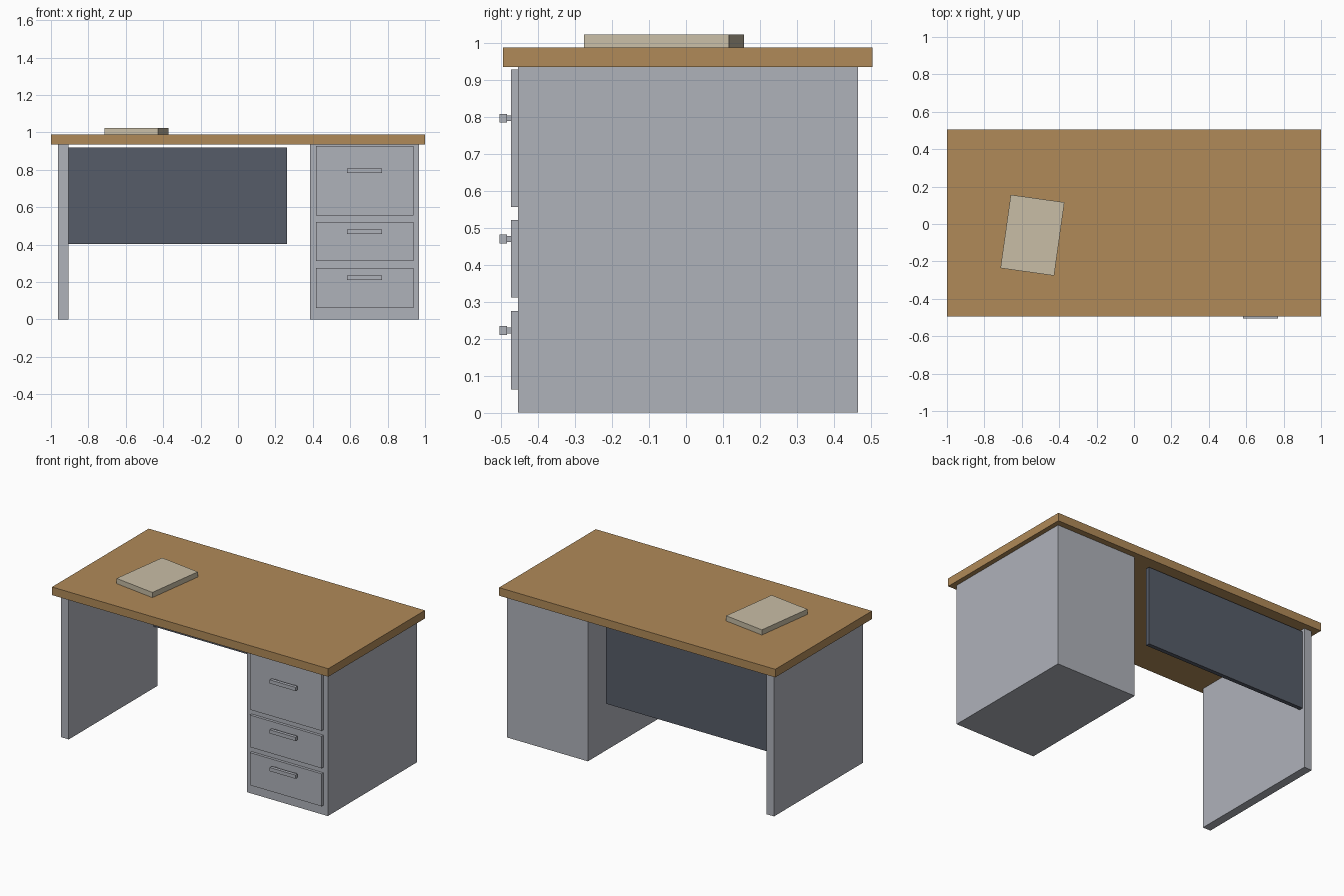
import bpy, bmesh, math
from mathutils import Matrix

if "Cube" in bpy.data.objects:
    bpy.data.objects.remove(bpy.data.objects["Cube"])


def material(name, rgb):
    m = bpy.data.materials.new(name)
    m.diffuse_color = (*rgb, 1)
    m.use_nodes = True
    m.node_tree.nodes["Principled BSDF"].inputs["Base Color"].default_value = m.diffuse_color
    return m


WOOD = material("wood", (0.434, 0.254, 0.098))
METAL = material("grey_metal", (0.429, 0.445, 0.491))
DARK = material("dark_slate", (0.093, 0.107, 0.138))
PAPER = material("paper", (0.584, 0.515, 0.381))


def boxes(name, mat, ranges, angle=0):
    """One object of boxes, each given as ((x0, x1), (y0, y1), (z0, z1))."""
    bm = bmesh.new()
    for r in ranges:
        mid = [(a + b) / 2 for a, b in r]
        size = [b - a for a, b in r]
        bmesh.ops.create_cube(bm, size=1, matrix=Matrix.Translation(mid)
                              @ Matrix.Rotation(angle, 4, 'Z')
                              @ Matrix.Diagonal((*size, 1)))
    mesh = bpy.data.meshes.new(name)
    bm.to_mesh(mesh)
    bm.free()
    mesh.materials.append(mat)
    ob = bpy.data.objects.new(name, mesh)
    bpy.context.collection.objects.link(ob)
    return ob


TOP_Z0, TOP_Z1 = 0.935, 0.988
BODY_Y = (-0.455, 0.465)

# Desk body
boxes("desk_top", WOOD, [((-1, 1), (-0.495, 0.505), (TOP_Z0, TOP_Z1))])
boxes("side_panel", METAL, [((-0.963, -0.907), BODY_Y, (0, TOP_Z0))])
boxes("drawer_cabinet", METAL, [((0.385, 0.969), BODY_Y, (0, TOP_Z0))])
boxes("modesty_panel", DARK, [((-0.907, 0.263), (0.423, 0.45), (0.404, 0.92))])

# Drawers: front range in z and handle height
drawers = [("bottom", 0.062, 0.275, 0.222),
           ("middle", 0.311, 0.521, 0.469),
           ("top", 0.556, 0.928, 0.796)]
for label, z0, z1, hz in drawers:
    boxes(label + "_drawer_front", METAL,
          [((0.417, 0.937), (-0.473, -0.455), (z0, z1))])
    # Bar on two short posts
    posts = [((x - 0.01, x + 0.01), (-0.484, -0.473), (hz - 0.008, hz + 0.008))
             for x in (0.61, 0.744)]
    bar = ((0.583, 0.77), (-0.505, -0.484), (hz - 0.012, hz + 0.012))
    boxes(label + "_drawer_handle", METAL, posts + [bar])

# Stack of paper, turned slightly on the desk
cx, cy, w, d = -0.543, -0.06, 0.29, 0.396
boxes("paper_stack", PAPER,
      [((cx - w / 2, cx + w / 2), (cy - d / 2, cy + d / 2), (TOP_Z1, 1.022))],
      math.radians(-8))
